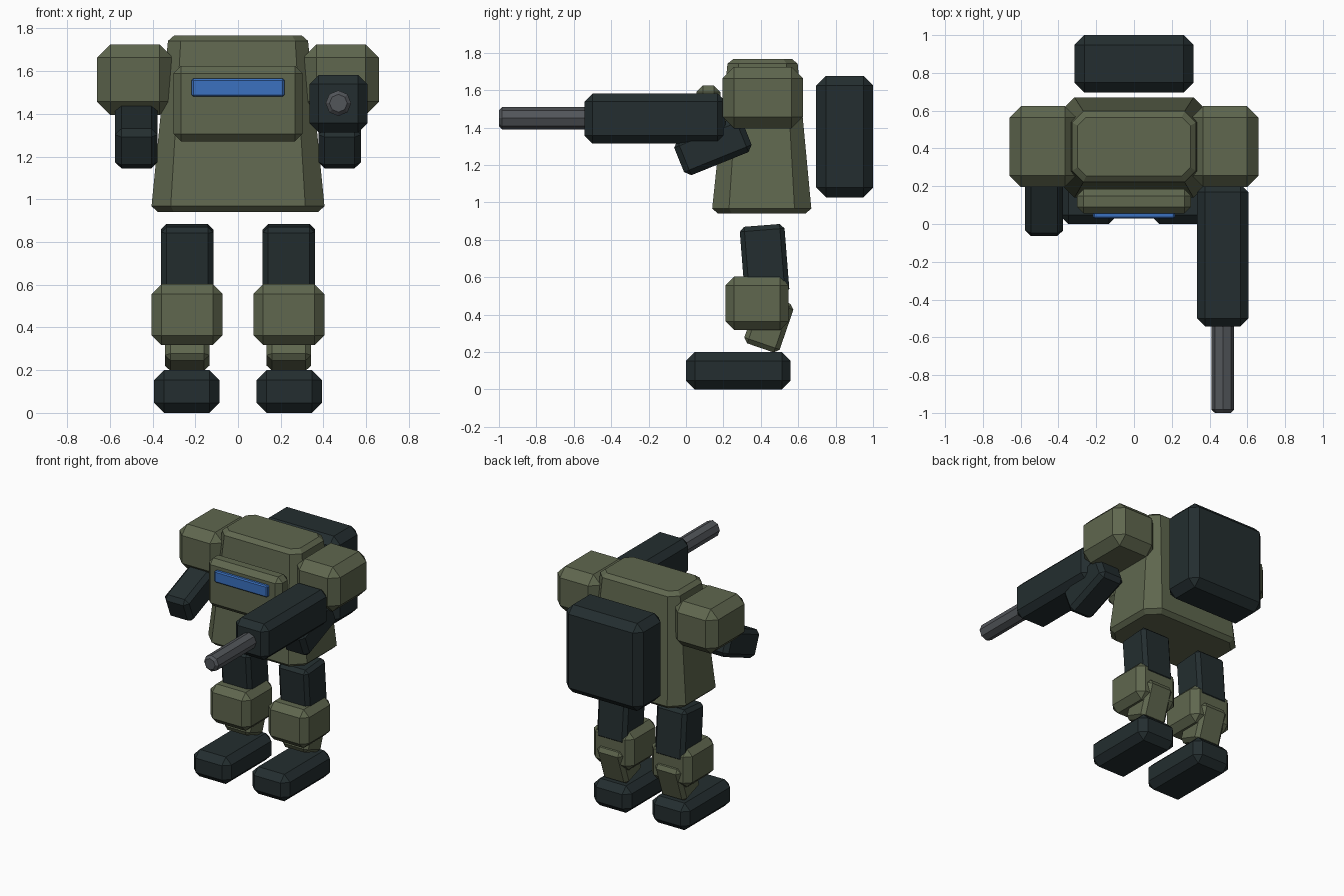
import bpy, bmesh, math
from mathutils import Matrix

if "Cube" in bpy.data.objects:
    bpy.data.objects.remove(bpy.data.objects["Cube"])


def material(name, rgb):
    m = bpy.data.materials.new(name)
    m.diffuse_color = (*rgb, 1)
    m.use_nodes = True
    m.node_tree.nodes["Principled BSDF"].inputs["Base Color"].default_value = m.diffuse_color
    return m


GREEN = material("olive green", (0.115, 0.135, 0.077))
DARK = material("dark slate", (0.017, 0.027, 0.029))
GREY = material("gun grey", (0.085, 0.092, 0.102))
BLUE = material("visor blue", (0.043, 0.165, 0.53))


def finish(name, bm, mat):
    bmesh.ops.recalc_face_normals(bm, faces=bm.faces)
    me = bpy.data.meshes.new(name)
    bm.to_mesh(me)
    bm.free()
    me.materials.append(mat)
    ob = bpy.data.objects.new(name, me)
    bpy.context.collection.objects.link(ob)
    return ob


def block(name, center, size, chamfer, mat, tilt=0):
    """Chamfered box, tilted about x by degrees."""
    bm = bmesh.new()
    bmesh.ops.create_cube(bm, size=1, matrix=Matrix.Diagonal((*size, 1)))
    bmesh.ops.bevel(bm, geom=bm.edges[:], offset=chamfer, segments=1,
                    affect='EDGES', clamp_overlap=True)
    ob = finish(name, bm, mat)
    ob.location = center
    ob.rotation_euler.x = math.radians(tilt)
    return ob


def pair(name, center, *args, **kw):
    for side, s in (("left", -1), ("right", 1)):
        block(f"{side}_{name}", (s * center[0], *center[1:]), *args, **kw)


# Torso: tapered octagonal loft (z, half width, front y, back y, corner cut)
bm = bmesh.new()
rings = []
for z, w, y0, y1, c in ((0.94, 0.375, 0.17, 0.64, 0.075), (0.968, 0.405, 0.14, 0.67, 0.09),
                        (1.742, 0.328, 0.222, 0.597, 0.06), (1.768, 0.298, 0.255, 0.565, 0.045)):
    pts = [(-w + c, y0), (w - c, y0), (w, y0 + c), (w, y1 - c),
           (w - c, y1), (-w + c, y1), (-w, y1 - c), (-w, y0 + c)]
    rings.append([bm.verts.new((x, y, z)) for x, y in pts])
for a, b in zip(rings, rings[1:]):
    for i in range(8):
        j = (i + 1) % 8
        bm.faces.new((a[i], a[j], b[j], b[i]))
bm.faces.new(rings[0][::-1])
bm.faces.new(rings[-1])
finish("torso", bm, GREEN)

# Chest plate, visor and backpack
block("chest_plate", (0, 0.12, 1.448), (0.605, 0.13, 0.355), 0.036, GREEN)
block("visor", (0, 0.055, 1.523), (0.435, 0.05, 0.085), 0.008, BLUE)
block("backpack", (0, 0.848, 1.352), (0.63, 0.304, 0.65), 0.052, DARK)

# Arms
pair("shoulder", (0.482, 0.41, 1.56), (0.355, 0.43, 0.33), 0.062, GREEN)
pair("forearm", (0.476, 0.144, 1.30), (0.2, 0.39, 0.2), 0.03, DARK, tilt=22)

# Gun body and eight-sided barrel
block("gun_body", (0.47, -0.165, 1.448), (0.272, 0.755, 0.268), 0.043, DARK)
bm = bmesh.new()
bmesh.ops.create_cone(bm, cap_ends=True, segments=8, radius1=0.06, radius2=0.06, depth=0.5)
caps = [e for e in bm.edges if abs(e.verts[0].co.z - e.verts[1].co.z) < 1e-4]
bmesh.ops.bevel(bm, geom=caps, offset=0.017, segments=1, affect='EDGES')
barrel = finish("gun_barrel", bm, GREY)
barrel.location = (0.47, -0.75, 1.45)
barrel.rotation_euler.x = math.radians(90)

# Legs
pair("thigh", (0.238, 0.42, 0.69), (0.245, 0.24, 0.375), 0.025, DARK, tilt=4.5)
pair("knee_guard", (0.238, 0.38, 0.46), (0.332, 0.337, 0.285), 0.046, GREEN)
pair("shin", (0.238, 0.443, 0.352), (0.208, 0.2, 0.275), 0.025, GREEN, tilt=-19)
pair("foot", (0.24, 0.28, 0.1), (0.308, 0.56, 0.2), 0.047, DARK)
